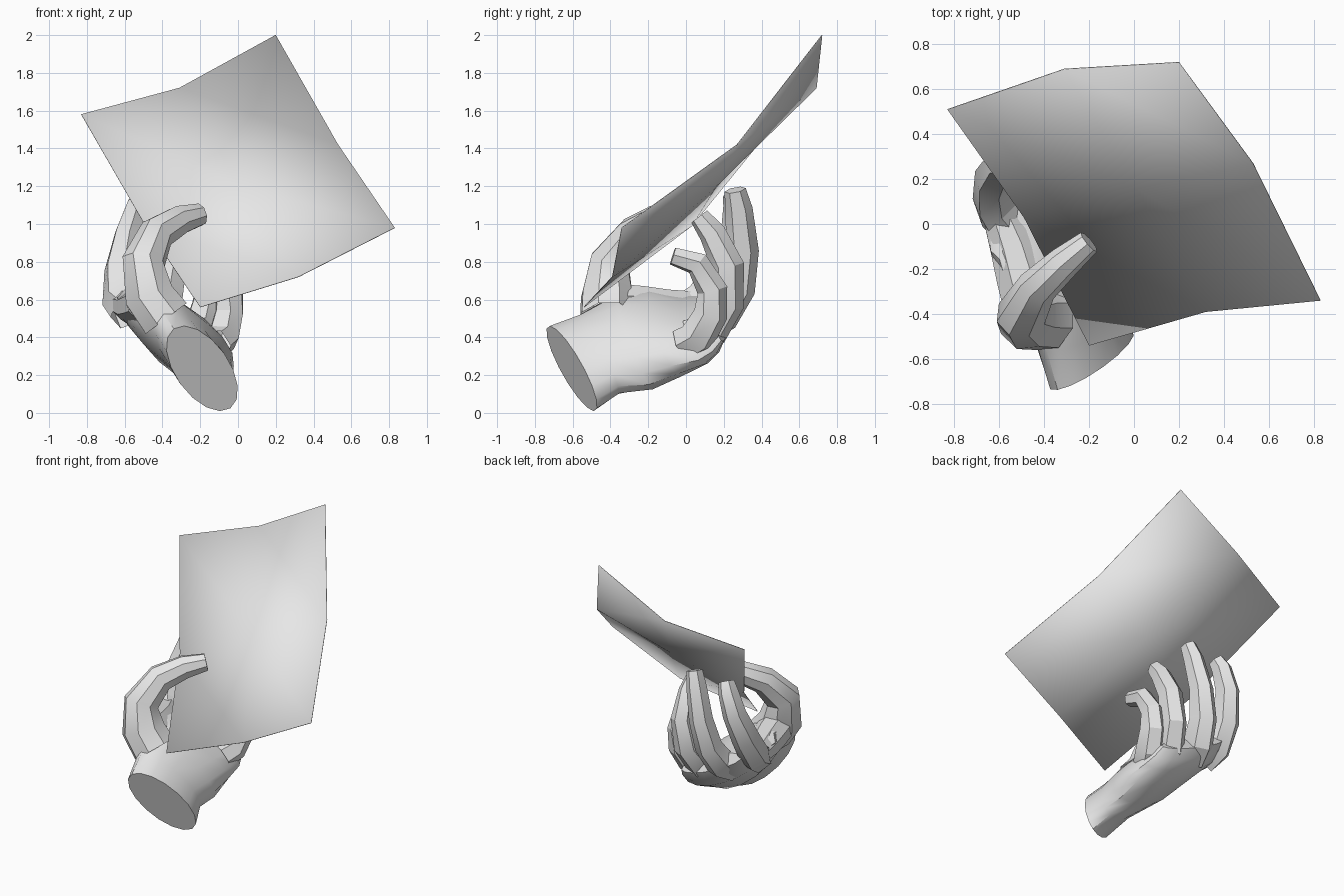
import bpy
import bmesh
import math
from mathutils import Vector

default_cube = bpy.data.objects.get("Cube")
if default_cube:
    bpy.data.objects.remove(default_cube, do_unlink=True)

# One light grey for everything
grey = bpy.data.materials.new("light_grey")
grey.use_nodes = True
grey.diffuse_color = (0.8, 0.8, 0.8, 1)
shader = next(n for n in grey.node_tree.nodes if n.type == "BSDF_PRINCIPLED")
shader.inputs["Base Color"].default_value = grey.diffuse_color


def finish(name, bm, angle):
    """Turn a bmesh into a named, shaded object."""
    bmesh.ops.recalc_face_normals(bm, faces=bm.faces)
    mesh = bpy.data.meshes.new(name)
    bm.to_mesh(mesh)
    bm.free()
    mesh.materials.append(grey)
    obj = bpy.data.objects.new(name, mesh)
    bpy.context.collection.objects.link(obj)
    bpy.ops.object.select_all(action="DESELECT")
    obj.select_set(True)
    bpy.context.view_layer.objects.active = obj
    bpy.ops.object.shade_smooth_by_angle(angle=math.radians(angle))
    return obj


def loft(name, sections, sides, angle, start_cap=True, end_cap=True):
    """Skin elliptical sections, each given as centre, side axis, depth axis."""
    bm = bmesh.new()
    rings = []
    for centre, u, v in sections:
        ring = []
        for i in range(sides):
            a = math.tau * (i + 0.5) / sides
            ring.append(bm.verts.new(Vector(centre) + Vector(u) * math.cos(a) + Vector(v) * math.sin(a)))
        rings.append(ring)
    for low, high in zip(rings, rings[1:]):
        for i in range(sides):
            j = (i + 1) % sides
            bm.faces.new((low[i], low[j], high[j], high[i]))
    if start_cap:
        bm.faces.new(rings[0][::-1])
    if end_cap:
        bm.faces.new(rings[-1])
    return finish(name, bm, angle)


def digit(name, path, side, sides=6, angle=25, end_cap=True):
    """Tapered limb along a path of (x, y, z, radius); its root is buried, so open."""
    points = [Vector(p[:3]) for p in path]
    sections = []
    for i, point in enumerate(points):
        before = points[max(i - 1, 0)]
        after = points[min(i + 1, len(points) - 1)]
        tangent = (after - before).normalized()
        across = Vector(side)
        across = (across - tangent * across.dot(tangent)).normalized()
        radius = path[i][3]
        sections.append((point, across * radius, tangent.cross(across) * radius * 1.1))
    return loft(name, sections, sides, angle, False, end_cap)


# Palm running out of the cut wrist
loft("palm_and_wrist", [
    ((-.19, -.605, .235), (-.18, -.09, .05), (-.06, -.1, .22)),
    ((-.24, -.46, .31), (-.19, -.06, .07), (-.05, -.09, .2)),
    ((-.3, -.27, .38), (-.27, -.02, .13), (-.04, -.1, .22)),
    ((-.33, -.1, .43), (-.31, 0, .15), (-.02, -.1, .18)),
    ((-.34, .05, .44), (-.31, 0, .14), (0, -.08, .12)),
    ((-.34, .14, .47), (-.28, .01, .13), (0, -.05, .09)),
    ((-.34, .19, .5), (-.25, .01, .11), (0, -.03, .05)),
], 16, 40)

# Thumb over the sheet, and the web joining it to the palm
digit("thumb", [
    (-.38, -.42, .5, .14), (-.47, -.42, .62, .135), (-.5, -.4, .8, .11),
    (-.43, -.28, .95, .088), (-.31, -.17, 1.02, .073), (-.2, -.08, 1.05, .055),
], (.6, -.6, .3), 8, 35)
digit("thumb_web", [
    (-.47, -.36, .58, .11), (-.5, -.24, .57, .11), (-.54, -.1, .56, .1), (-.59, .03, .57, .08),
], (0, 0, 1), 8, 35, False)

# Four fingers curling up behind the sheet
knuckle_line = (-.9, 0, .4)
fingers = {
    "index_finger": [
        (-.58, .01, .54, .1), (-.62, .1, .6, .1), (-.62, .2, .76, .092),
        (-.58, .27, .95, .078), (-.53, .27, 1.1, .066), (-.5, .25, 1.16, .052),
    ],
    "middle_finger": [
        (-.43, .08, .47, .1), (-.4, .18, .52, .1), (-.37, .27, .66, .09),
        (-.33, .3, .86, .078), (-.28, .28, 1.08, .066), (-.25, .26, 1.18, .052),
    ],
    "ring_finger": [
        (-.23, .04, .4, .1), (-.2, .12, .44, .1), (-.16, .21, .58, .09),
        (-.13, .22, .78, .08), (-.12, .14, .95, .066), (-.12, .07, 1.04, .05),
    ],
    "little_finger": [
        (-.12, -.01, .36, .09), (-.08, .06, .4, .09), (-.05, .13, .52, .082),
        (-.04, .14, .65, .074), (-.03, .06, .79, .062), (-.02, -.07, .83, .046),
    ],
}
for finger_name, finger_path in fingers.items():
    digit(finger_name, finger_path, knuckle_line)

# Sheet of paper, gently bowed
rows = [
    [(-.83, .51, 1.58), (-.31, .69, 1.72), (.2, .72, 2)],
    [(-.49, .03, .99), (.01, .16, 1.2), (.53, .27, 1.42)],
    [(-.2, -.54, .56), (.32, -.39, .72), (.83, -.34, .98)],
]
bm = bmesh.new()
grid = [[bm.verts.new(p) for p in row] for row in rows]
for upper, lower in zip(grid, grid[1:]):
    for i in range(len(upper) - 1):
        bm.faces.new((upper[i], lower[i], lower[i + 1], upper[i + 1]))
paper = finish("paper_sheet", bm, 30)
thickness = paper.modifiers.new("thickness", "SOLIDIFY")
thickness.thickness = 0.004
thickness.offset = 0
